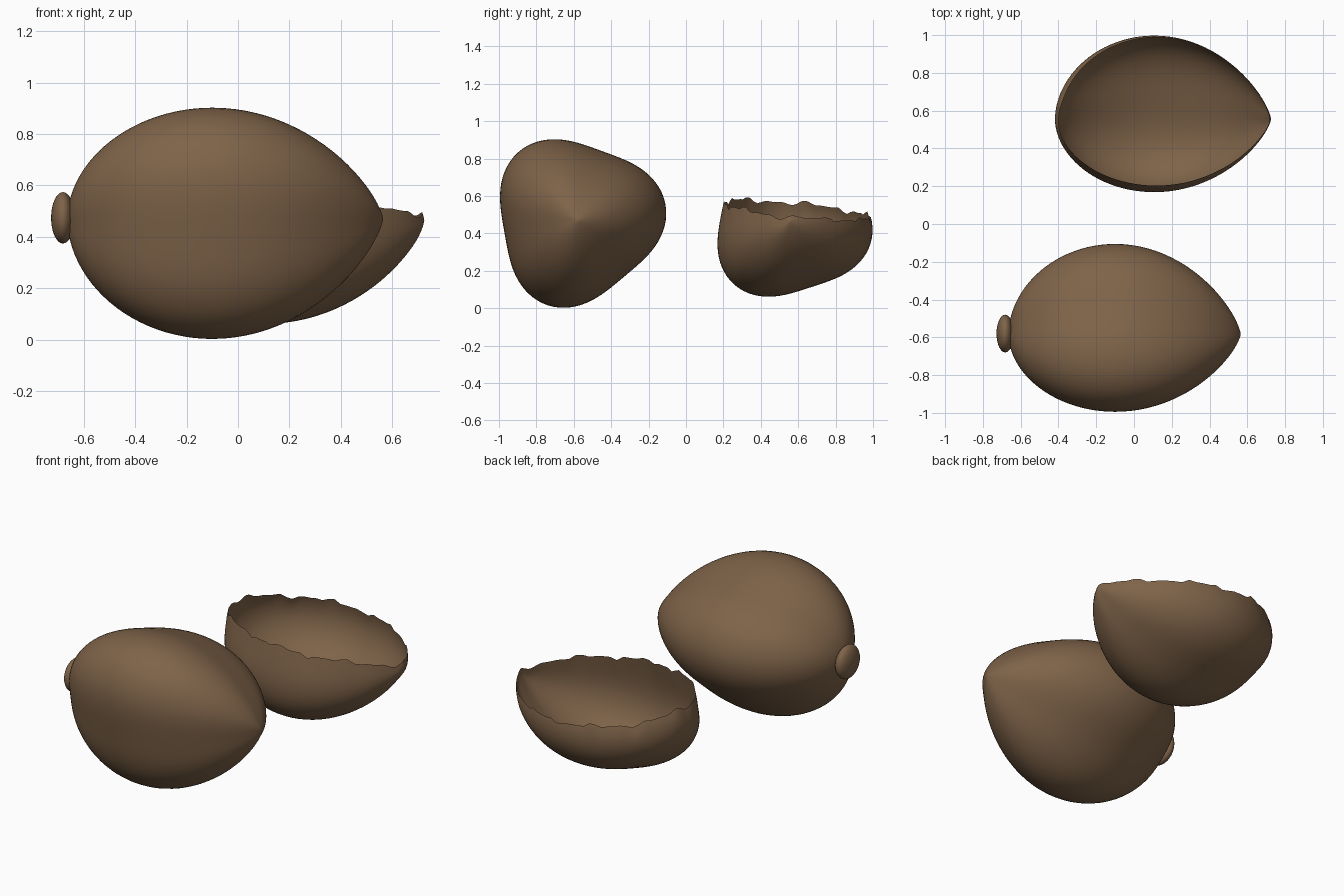
import bpy, bmesh, math
from mathutils import Vector

if "Cube" in bpy.data.objects:
    bpy.data.objects.remove(bpy.data.objects["Cube"])

brown = bpy.data.materials.new("husk brown")
brown.diffuse_color = (0.21, 0.125, 0.066, 1)
brown.use_nodes = True
brown.node_tree.nodes["Principled BSDF"].inputs["Base Color"].default_value = brown.diffuse_color


def finish(name, bm):
    for f in bm.faces:
        f.smooth = True
    me = bpy.data.meshes.new(name)
    bm.to_mesh(me)
    bm.free()
    me.materials.append(brown)
    ob = bpy.data.objects.new(name, me)
    bpy.context.collection.objects.link(ob)
    return ob


def husk(center, scale, roll, rings=48, sides=96):
    """Egg-shaped body along x with a rounded three-lobed cross-section."""
    cx, cy, cz = center
    bm = bmesh.new()
    loops = []
    for i in range(1, rings):
        a = -math.pi / 2 + math.pi * i / rings
        x = math.sin(a) * (0.565 if a < 0 else 0.665)
        s = math.cos(a) ** (1.05 if a < 0 else 1.45)
        loop = []
        for j in range(sides):
            t = 2 * math.pi * j / sides
            r = 0.437 * s * (1 + 0.1 * math.cos(3 * (t - roll)))
            loop.append(bm.verts.new((cx + scale * x,
                                      cy + scale * r * math.cos(t),
                                      cz + scale * r * math.sin(t))))
        loops.append(loop)
    for l0, l1 in zip(loops, loops[1:]):
        for j in range(sides):
            k = (j + 1) % sides
            bm.faces.new((l0[j], l0[k], l1[k], l1[j]))
    # close both ends
    for loop, x in ((loops[0], -0.565), (loops[-1], 0.665)):
        pole = bm.verts.new((cx + scale * x, cy, cz))
        for j in range(sides):
            bm.faces.new((loop[j], loop[(j + 1) % sides], pole))
    bmesh.ops.recalc_face_normals(bm, faces=bm.faces)
    return bm


# whole coconut
finish("whole_husk", husk((-0.10, -0.583, 0.47), 1.0, math.radians(10)))

# stem button on the blunt end
bm = bmesh.new()
bmesh.ops.create_uvsphere(bm, u_segments=32, v_segments=16, radius=1)
for v in bm.verts:
    v.co = Vector((-0.682 + 0.046 * v.co.x, -0.58 + 0.1 * v.co.y, 0.474 + 0.1 * v.co.z))
finish("stem_button", bm)

# open half husk: cut by a slightly tilted plane
bm = husk((0.107, 0.555, 0.46), 0.93, math.radians(-12))
bmesh.ops.bisect_plane(bm, geom=bm.verts[:] + bm.edges[:] + bm.faces[:],
                       plane_co=(0.15, 0.57, 0.525), plane_no=(0.07, 0.10, 1),
                       clear_outer=True)
bmesh.ops.remove_doubles(bm, verts=bm.verts, dist=0.002)
# ragged rim, fading out down the wall
for v in bm.verts:
    t = math.atan2(v.co.y - 0.57, v.co.x - 0.15)
    w = min(max((v.co.z - 0.3) / 0.2, 0), 1)
    v.co.z += w * w * (0.008 * math.sin(7 * t) + 0.008 * math.sin(19 * t + 1)
                       + 0.005 * math.sin(31 * t + 2))
finish("half_husk", bm)
